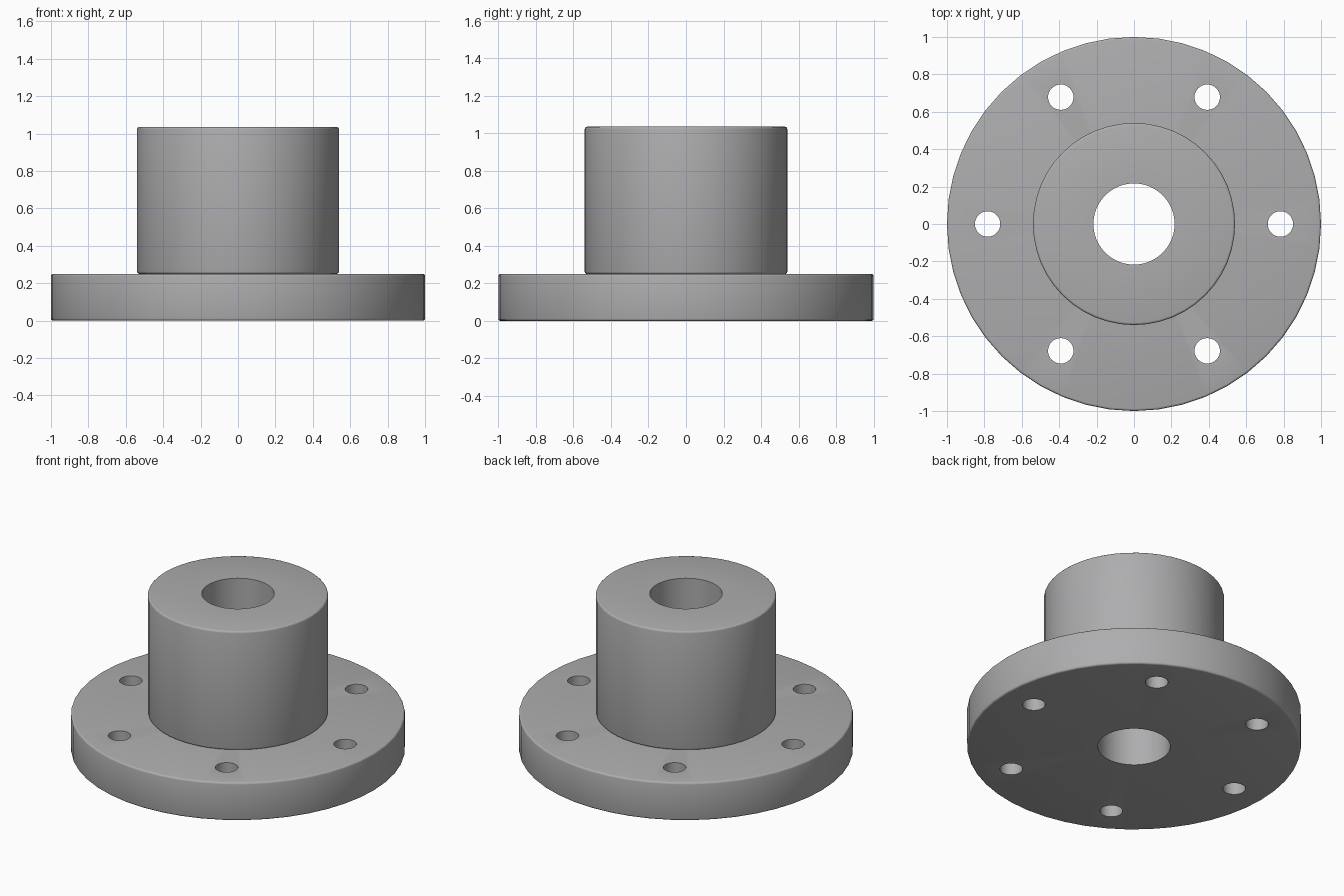
import bpy, bmesh, math

if "Cube" in bpy.data.objects:
    bpy.data.objects.remove(bpy.data.objects["Cube"])

steel = bpy.data.materials.new("steel grey")
steel.diffuse_color = (0.42, 0.42, 0.43, 1)
steel.use_nodes = True
steel.node_tree.nodes["Principled BSDF"].inputs["Base Color"].default_value = steel.diffuse_color

SIDES = 48
BORE = 0.217
EDGE = 0.012


def rounded_ring(name, radius, bottom, top):
    """Lathe a ring with rounded outer rims and a sharp-edged bore."""
    profile = [(BORE, bottom)]
    for zc, start in ((bottom + EDGE, -90), (top - EDGE, 0)):
        for i in range(4):
            a = math.radians(start + 30 * i)
            profile.append((radius - EDGE + EDGE * math.cos(a), zc + EDGE * math.sin(a)))
    profile.append((BORE, top))
    bm = bmesh.new()
    rings = []
    for s in range(SIDES):
        t = 2 * math.pi * s / SIDES
        rings.append([bm.verts.new((r * math.cos(t), r * math.sin(t), z)) for r, z in profile])
    n = len(profile)
    for s in range(SIDES):
        a, b = rings[s], rings[(s + 1) % SIDES]
        for i in range(n):
            j = (i + 1) % n
            bm.faces.new((a[i], b[i], b[j], a[j]))
    bmesh.ops.recalc_face_normals(bm, faces=bm.faces)
    mesh = bpy.data.meshes.new(name)
    bm.to_mesh(mesh)
    bm.free()
    mesh.materials.append(steel)
    ob = bpy.data.objects.new(name, mesh)
    bpy.context.collection.objects.link(ob)
    return ob


def smooth(ob):
    bpy.ops.object.select_all(action='DESELECT')
    ob.select_set(True)
    bpy.context.view_layer.objects.active = ob
    bpy.ops.object.shade_smooth_by_angle(angle=math.radians(35))


# Base disc and raised central hub, sharing one bore
flange = rounded_ring("flange", 1.0, 0.0, 0.25)
hub = rounded_ring("hub", 0.54, 0.25, 1.035)

# Six bolt holes on a circle, cut by one joined cutter
bm = bmesh.new()
for k in range(6):
    a = math.radians(60 * k)
    new = bmesh.ops.create_cone(bm, cap_ends=True, segments=32, radius1=0.068,
                                radius2=0.068, depth=0.6)
    bmesh.ops.translate(bm, verts=new["verts"],
                        vec=(0.783 * math.cos(a), 0.783 * math.sin(a), 0.12))
mesh = bpy.data.meshes.new("bolt_hole_cutter")
bm.to_mesh(mesh)
bm.free()
mesh.materials.append(steel)
cutter = bpy.data.objects.new("bolt_hole_cutter", mesh)
bpy.context.collection.objects.link(cutter)
cut = flange.modifiers.new("bolt holes", 'BOOLEAN')
cut.object = cutter
cut.operation = 'DIFFERENCE'
cut.solver = 'EXACT'
bpy.context.view_layer.objects.active = flange
bpy.ops.object.modifier_apply(modifier=cut.name)
bpy.data.objects.remove(cutter)

for part in (flange, hub):
    smooth(part)
